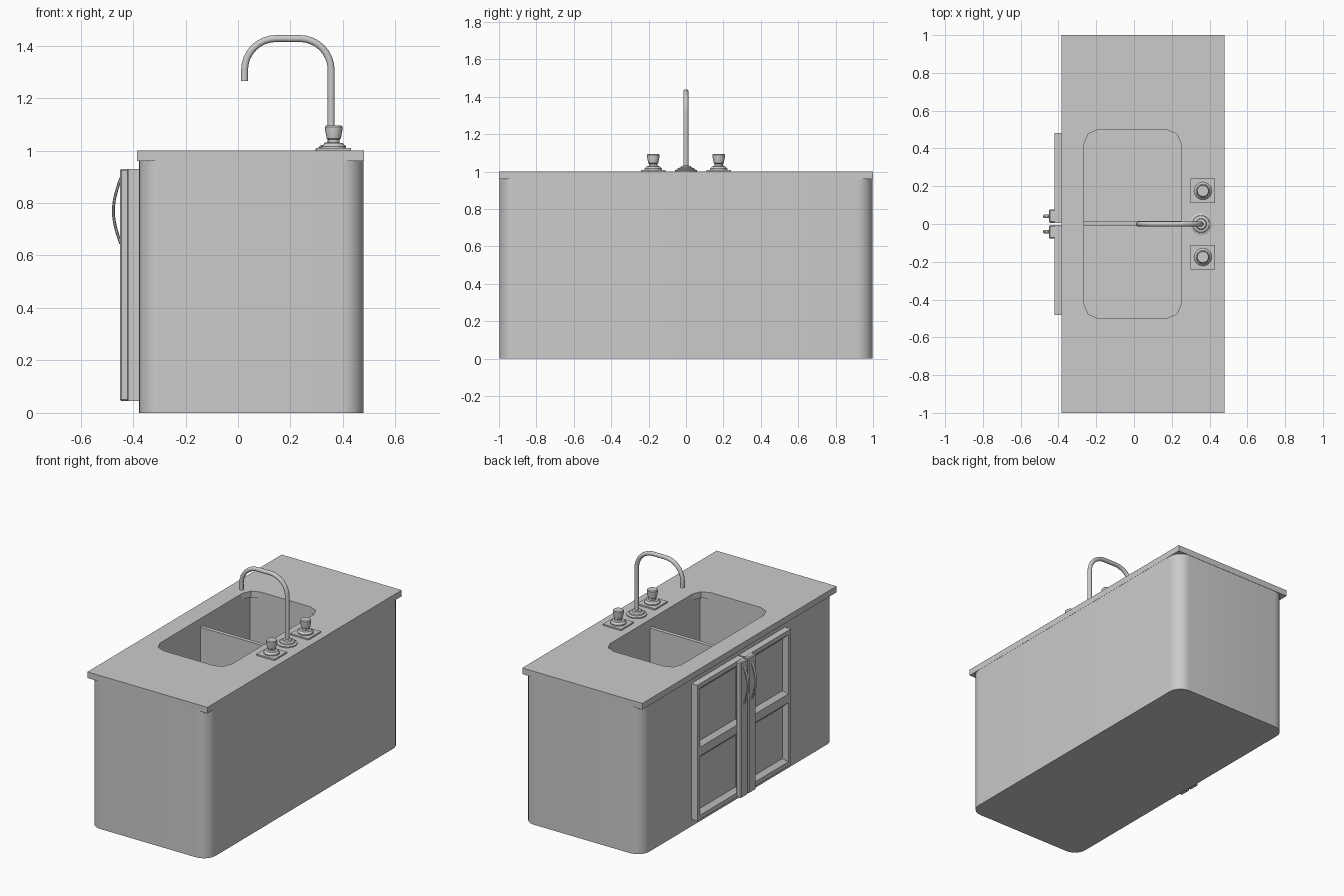
import bpy, bmesh, math
from mathutils import Vector

if "Cube" in bpy.data.objects:
    bpy.data.objects.remove(bpy.data.objects["Cube"])


def finish(bm, name, smooth=False):
    bmesh.ops.recalc_face_normals(bm, faces=bm.faces)
    me = bpy.data.meshes.new(name)
    bm.to_mesh(me)
    bm.free()
    ob = bpy.data.objects.new(name, me)
    bpy.context.collection.objects.link(ob)
    if smooth:
        bpy.ops.object.select_all(action='DESELECT')
        ob.select_set(True)
        bpy.context.view_layer.objects.active = ob
        bpy.ops.object.shade_smooth_by_angle(angle=math.radians(35))
    return ob


def box(name, lo, hi, corner=0, segs=1, chamfer=0, smooth=False):
    """Box from min/max corners; 'corner' rounds upright edges, 'chamfer' all edges."""
    bm = bmesh.new()
    bmesh.ops.create_cube(bm, size=1)
    lo, hi = Vector(lo), Vector(hi)
    for v in bm.verts:
        v.co = Vector(((a + b) / 2 + c * (b - a)) for a, b, c in zip(lo, hi, v.co))
    if corner:
        up = [e for e in bm.edges if abs(e.verts[0].co.z - e.verts[1].co.z) > 1e-4]
        bmesh.ops.bevel(bm, geom=up, offset=corner, segments=segs, profile=0.5, affect='EDGES')
    if chamfer:
        bmesh.ops.bevel(bm, geom=bm.edges[:], offset=chamfer, segments=1, affect='EDGES')
    return finish(bm, name, smooth)


def cut(ob, cutter):
    cutter.hide_render = True
    mod = ob.modifiers.new("cut", 'BOOLEAN')
    mod.operation, mod.solver, mod.object = 'DIFFERENCE', 'EXACT', cutter
    bpy.context.view_layer.objects.active = ob
    bpy.ops.object.modifier_apply(modifier=mod.name)
    bpy.data.objects.remove(cutter)


def lathe(name, profile, centre, sides):
    """Turned part from (radius, z) points."""
    bm = bmesh.new()
    rings = []
    for r, z in profile:
        rings.append([bm.verts.new((centre[0] + r * math.cos(2 * math.pi * i / sides),
                                    centre[1] + r * math.sin(2 * math.pi * i / sides), z))
                      for i in range(sides)])
    for a, b in zip(rings, rings[1:]):
        for i in range(sides):
            j = (i + 1) % sides
            bm.faces.new((a[i], a[j], b[j], b[i]))
    bm.faces.new(rings[0])
    bm.faces.new(rings[-1])
    return finish(bm, name, True)


def tube(name, points, half_x, half_y, sides):
    """Sweep an elliptical section along a path lying in an xz plane."""
    bm = bmesh.new()
    pts = [Vector(p) for p in points]
    rings = []
    for k, p in enumerate(pts):
        t = (pts[min(k + 1, len(pts) - 1)] - pts[max(k - 1, 0)]).normalized()
        side = Vector((0, 1, 0))
        n = t.cross(side)
        rings.append([bm.verts.new(p + n * half_x * math.cos(a) + side * half_y * math.sin(a))
                      for a in [2 * math.pi * (i + 0.5) / sides for i in range(sides)]])
    for a, b in zip(rings, rings[1:]):
        for i in range(sides):
            j = (i + 1) % sides
            bm.faces.new((a[i], a[j], b[j], b[i]))
    bm.faces.new(rings[0])
    bm.faces.new(rings[-1])
    return finish(bm, name, True)


# Cabinet body with the basin hollow
cabinet = box("cabinet_body", (-0.377, -0.998, 0), (0.479, 0.998, 0.96), 0.085, 8)
cut(cabinet, box("basin_cutter", (-0.265, -0.5, 0.65), (0.25, 0.5, 1.1)))
bpy.ops.object.select_all(action='DESELECT')
cabinet.select_set(True)
bpy.context.view_layer.objects.active = cabinet
bpy.ops.object.shade_smooth_by_angle(angle=math.radians(30))
box("basin_divider", (-0.265, -0.01, 0.65), (0.25, 0.015, 0.945))

# Countertop with rounded opening
counter = box("countertop", (-0.385, -1, 0.96), (0.48, 1, 1.0))
cut(counter, box("opening_cutter", (-0.265, -0.5, 0.9), (0.25, 0.5, 1.1), 0.078, 2))


def door(name, s):
    """Two-panel door; panels are inset with sloped borders."""
    bm = bmesh.new()
    y0, y1 = s * 0.004, s * 0.482
    xf, xb = -0.42, -0.376
    zs = (0.045, 0.4875, 0.93)
    front = [[bm.verts.new((xf, y, z)) for y in (y0, y1)] for z in zs]
    back = [[bm.verts.new((xb, y, z)) for y in (y0, y1)] for z in zs]
    panels = []
    for k in (0, 1):
        panels.append(bm.faces.new((front[k][0], front[k][1], front[k + 1][1], front[k + 1][0])))
        bm.faces.new((back[k][0], back[k][1], back[k + 1][1], back[k + 1][0]))
        for c in (0, 1):
            bm.faces.new((front[k][c], front[k + 1][c], back[k + 1][c], back[k][c]))
    for k in (0, 2):
        bm.faces.new((front[k][0], front[k][1], back[k][1], back[k][0]))
    bmesh.ops.recalc_face_normals(bm, faces=bm.faces)
    bmesh.ops.inset_individual(bm, faces=panels, thickness=0.04)
    bmesh.ops.inset_individual(bm, faces=panels, thickness=0.035, depth=-0.025)
    finish(bm, name)


for s, side in ((1, "left"), (-1, "right")):
    # Door, raised centre stile and bowed handle
    door(side + "_door", s)
    ys = sorted((s * 0.006, s * 0.078))
    box(side + "_door_stile", (-0.45, ys[0], 0.045), (-0.415, ys[1], 0.93), chamfer=0.006)
    arc = []
    for i in range(13):
        u = i / 12
        arc.append((-0.447 - 0.028 * math.sin(math.pi * u), s * 0.04, 0.645 + 0.25 * u))
    tube(side + "_handle", arc, 0.006, 0.01, 8)

    # Tap: stepped square plate and turned knob
    cx, cy = 0.365, s * 0.175
    box(side + "_tap_plate", (cx - 0.065, cy - 0.065, 1.0), (cx + 0.065, cy + 0.065, 1.009))
    lathe(side + "_tap_knob",
          [(0.047, 1.005), (0.047, 1.016), (0.04, 1.022), (0.036, 1.028), (0.022, 1.03),
           (0.022, 1.042), (0.027, 1.046), (0.033, 1.078), (0.033, 1.09), (0.029, 1.095)],
          (cx, cy), 20)

# Spout base and curved spout
lathe("spout_base", [(0.06, 1.0), (0.06, 1.007), (0.046, 1.012), (0.044, 1.018),
                     (0.03, 1.022), (0.026, 1.03), (0.013, 1.032)], (0.355, 0), 24)
path = [(0.355, 0, 1.01)]
R = 0.12
for cx, start in ((0.235, 0), (0.145, 90)):
    for i in range(9):
        a = math.radians(start + i * 90 / 8)
        path.append((cx + R * math.cos(a), 0, 1.307 + R * math.sin(a)))
path.append((0.025, 0, 1.265))
tube("spout", path, 0.0135, 0.0135, 14)
